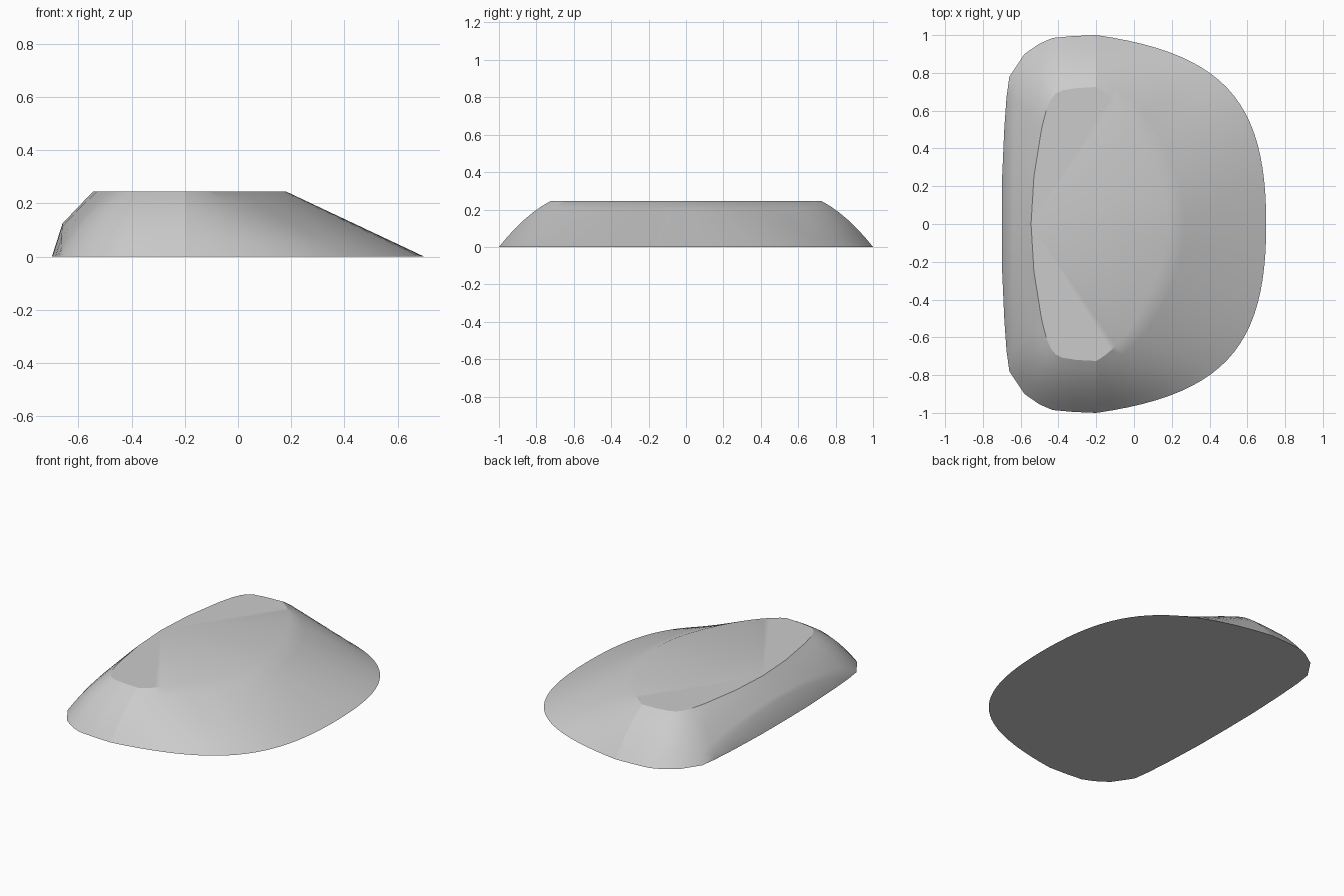
import bpy, bmesh
from mathutils import Vector
from mathutils.geometry import interpolate_bezier

cube = bpy.data.objects.get("Cube")
if cube:
    bpy.data.objects.remove(cube, do_unlink=True)

HEIGHT = 0.245
CORNER_Y = 0.78
RIDGE_Z = 0.125
STEPS = 6


def vec(points, z=0.0):
    return [Vector((x, y, z)) for x, y in points]


def bezier(points, z, count):
    a, b, c, d = vec(points, z)
    return interpolate_bezier(a, b, c, d, count)


# Half outlines of the base and of the flat top, from the steep end to the seam
base = vec([(-.70, 0), (-.698, .25), (-.687, .5), (-.675, .67), (-.66, .78),
            (-.58, .9), (-.5, .955), (-.43, .985), (-.32, .995), (-.2, 1)])
rim = vec([(-.545, 0), (-.53, .25), (-.49, .5), (-.478, .55), (-.462, .61),
           (-.44, .66), (-.415, .69), (-.38, .708), (-.3, .72), (-.2, .725)], HEIGHT)
seam = len(base) - 1

# Rounded long slope from the seam to the low end
ARC = 24
base += bezier([(-.2, 1), (.5, .9), (.7, .63), (.7, 0)], 0, ARC)[1:]
rim += bezier([(-.2, .725), (0, .62), (.19, .2), (.18, 0)], HEIGHT, ARC)[1:]


def bulge(i):
    # Convex swelling of the sides, fading along the long slope
    if i <= seam:
        return .025 * min(1, base[i].y / CORNER_Y) ** 2
    return .025 * max(0, 1 - (i - seam) / (ARC * .4))


def section(i):
    foot, top = base[i], rim[i]
    ridge = foot.copy()
    if i < seam and foot.y < CORNER_Y:
        # Lens-shaped lower wall under the steep end
        ridge.z = RIDGE_Z * (1 - (foot.y / CORNER_Y) ** 2)
        ridge.x = foot.x + .04 * ridge.z / RIDGE_Z
    points = [foot.copy()]
    for k in range(STEPS + 1):
        s = k / STEPS
        p = ridge.lerp(top, s)
        p.z += bulge(i) * 4 * s * (1 - s)
        points.append(p)
    return points


half = [section(i) for i in range(len(base))]
mirrored = [[Vector((p.x, -p.y, p.z)) for p in s] for s in half[-2:0:-1]]
sections = half + mirrored

# Loft the sides around the body, then close top and bottom
bm = bmesh.new()
rings = [[bm.verts.new(p) for p in s] for s in sections]
n = len(rings)
for i in range(n):
    a, b = rings[i], rings[(i + 1) % n]
    for k in range(STEPS + 1):
        bm.faces.new((a[k], a[k + 1], b[k + 1], b[k]))
for i in range(1, n - 1):
    bm.faces.new((rings[0][-1], rings[i][-1], rings[i + 1][-1]))
bm.faces.new([r[0] for r in rings])
bmesh.ops.remove_doubles(bm, verts=bm.verts, dist=1e-5)
bmesh.ops.recalc_face_normals(bm, faces=bm.faces)

mesh = bpy.data.meshes.new("wedge_body")
bm.to_mesh(mesh)
bm.free()
body = bpy.data.objects.new("wedge_body", mesh)
bpy.context.collection.objects.link(body)

grey = bpy.data.materials.new("light_grey")
grey.use_nodes = True
colour = (.6, .6, .6, 1)
grey.diffuse_color = colour
grey.node_tree.nodes["Principled BSDF"].inputs["Base Color"].default_value = colour
mesh.materials.append(grey)

# Smooth sides with crisp edges, including the cross seam
bpy.ops.object.select_all(action="DESELECT")
body.select_set(True)
bpy.context.view_layer.objects.active = body
bpy.ops.object.shade_smooth_by_angle(angle=.5)
for e in mesh.edges:
    ends = [mesh.vertices[v].co for v in e.vertices]
    if all(abs(p.x + .2) < 1e-4 and abs(p.y) > .72 for p in ends) and ends[0].y * ends[1].y > 0:
        e.use_edge_sharp = True
